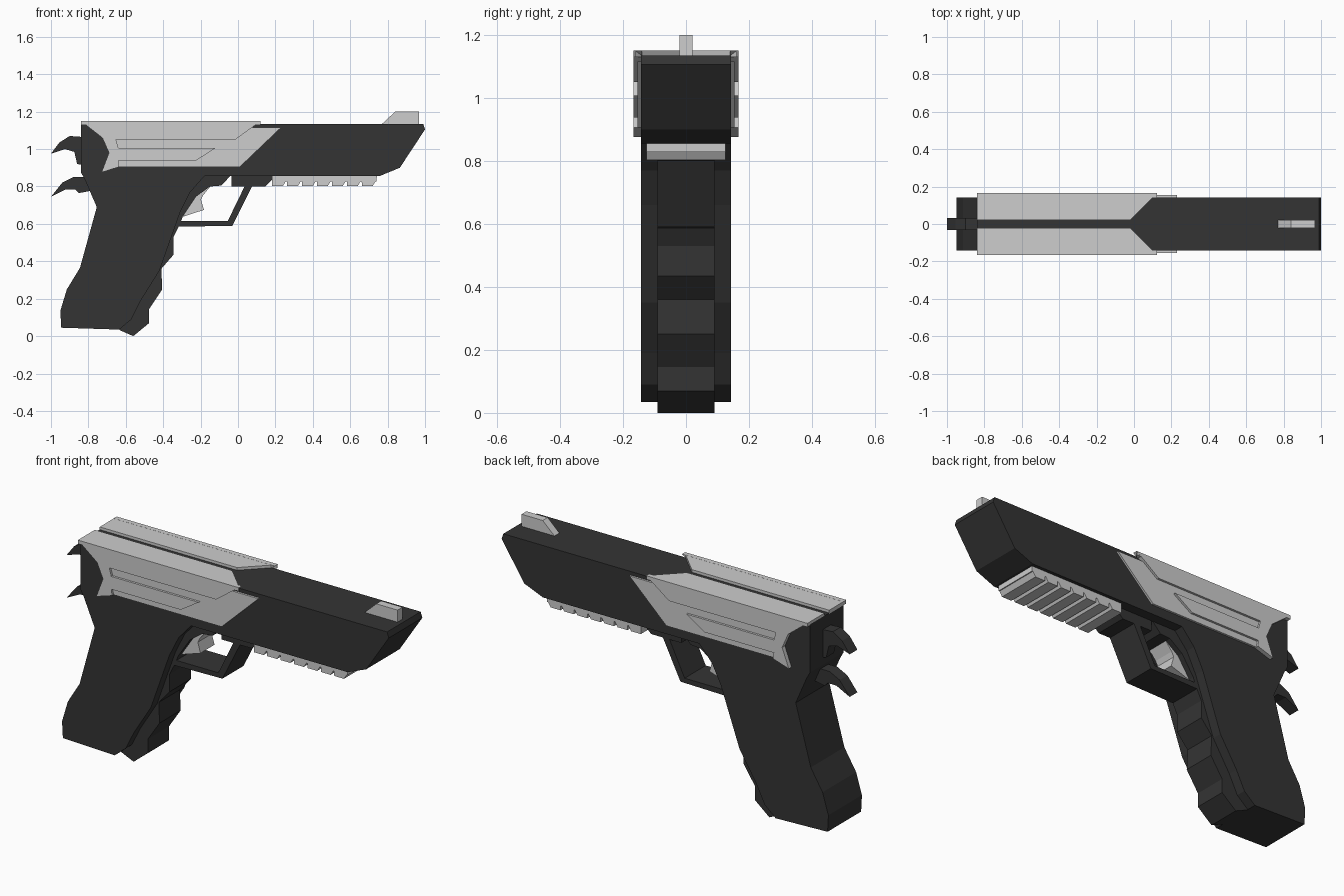
import bpy, bmesh


def material(name, v):
    m = bpy.data.materials.new(name)
    m.diffuse_color = (v, v, v, 1)
    return m


DARK = material("charcoal", 0.034)
LIGHT = material("light grey", 0.61)


def prism(name, pts, lo, hi, mat, axis="y", mirror=False):
    """Extrude a profile (x,z along y, or x,y along z) between lo and hi."""
    bm = bmesh.new()
    place = (lambda a, b, d: (a, d, b)) if axis == "y" else (lambda a, b, d: (a, b, d))
    for s in ((1, -1) if mirror else (1,)):
        rings = []
        for d in (lo, hi):
            rings.append([])
            for a, b in pts:
                x, y, z = place(a, b, d)
                rings[-1].append(bm.verts.new((x, y * s, z)))
        bm.faces.new(rings[0])
        bm.faces.new(rings[1][::-1])
        n = len(pts)
        for i in range(n):
            j = (i + 1) % n
            bm.faces.new((rings[0][j], rings[0][i], rings[1][i], rings[1][j]))
    bmesh.ops.recalc_face_normals(bm, faces=bm.faces)
    me = bpy.data.meshes.new(name)
    bm.to_mesh(me)
    bm.free()
    me.materials.append(mat)
    ob = bpy.data.objects.new(name, me)
    bpy.context.collection.objects.link(ob)
    return ob


# Main body: barrel housing and grip in one silhouette
prism("body", [(-.84, 1.135), (.99, 1.135), (1, 1.105), (.865, .90), (.755, .855),
               (-.18, .855), (-.255, .77), (-.31, .66), (-.42, .35), (-.52, .19),
               (-.57, .09), (-.635, .035), (-.945, .045), (-.95, .135), (-.915, .25),
               (-.845, .365), (-.755, .69), (-.82, .84), (-.84, .875)],
      -.143, .143, DARK)

# Narrower finger-groove strip on the front of the grip
prism("finger_grip", [(-.04, .857), (-.09, .805), (-.15, .80), (-.225, .745), (-.295, .64),
                      (-.31, .60), (-.345, .53), (-.345, .435), (-.41, .36), (-.405, .25),
                      (-.475, .145), (-.475, .07), (-.56, 0), (-.635, .033), (-.6, .1),
                      (-.45, .4), (-.35, .66), (-.25, .857)],
      -.09, .09, DARK)

# Trigger guard with mounting block
prism("trigger_guard", [(-.035, .857), (.182, .857), (.182, .835), (.145, .80), (.075, .80),
                        (-.03, .59), (-.32, .585), (-.32, .615), (-.055, .615),
                        (.035, .80), (-.035, .80)],
      -.09, .09, DARK)

# Trigger
prism("trigger", [(-.14, .81), (-.185, .755), (-.198, .73), (-.182, .675), (-.295, .638),
                  (-.245, .72), (-.22, .77)],
      -.06, .06, LIGHT)

# Toothed accessory rail under the barrel
rail = [(.742, .857), (.182, .857)]
for i in range(7):
    x = .182 + .08 * i
    rail += [(x, .803), (x + .058, .803), (x + .074, .828), (x + .0795, .828)]
prism("rail", rail, -.125, .125, LIGHT)

# Front sight
prism("front_sight", [(.765, 1.13), (.84, 1.2), (.967, 1.2), (.967, 1.13)], -.021, .021, LIGHT)

# Side covers: thin lower layer and raised outer layer with slots
prism("side_panel", [(-.66, 1.06), (.06, 1.115), (.23, 1.115), (.01, .905), (-.64, .905)],
      .14, .154, LIGHT, mirror=True)
prism("side_cover", [(-.84, 1.15), (.122, 1.15), (-.015, 1.05), (-.652, 1.05), (-.64, 1.007),
                     (-.118, 1.007), (-.225, .938), (-.64, .938), (-.635, .905),
                     (-.73, .875), (-.69, .98), (-.725, 1.06)],
      .14, .166, LIGHT, mirror=True)

# Top covers with a dark slot left between them
prism("top_cover", [(-.84, .021), (-.02, .021), (.12, .16), (.12, .1655), (-.84, .1655)],
      1.13, 1.1495, LIGHT, axis="z", mirror=True)

# Rear hooks
prism("upper_hook", [(-.83, 1.065), (-.9, 1.07), (-.955, 1.035), (-1, .975), (-.925, 1.0),
                     (-.875, .985), (-.86, .92), (-.83, .915)], -.033, .033, DARK)
prism("lower_hook", [(-.80, .85), (-.88, .85), (-.94, .82), (-1, .745), (-.92, .785),
                     (-.87, .785), (-.85, .765), (-.77, .78)], -.033, .033, DARK)
